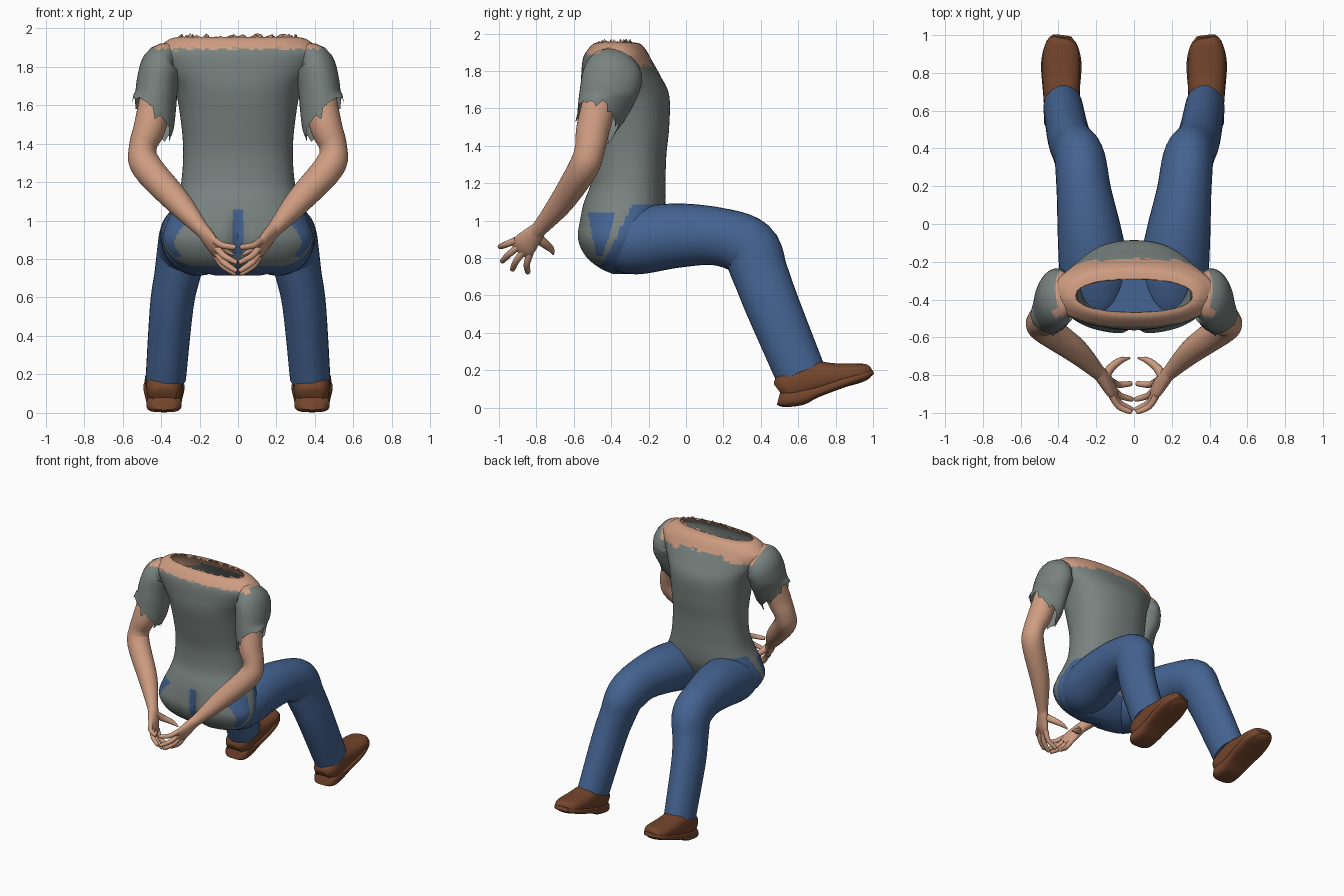
import bpy, bmesh, math, random
from mathutils import Vector

random.seed(4)
cube = bpy.data.objects.get("Cube")
if cube:
    bpy.data.objects.remove(cube)


def material(name, rgb):
    m = bpy.data.materials.new(name)
    m.use_nodes = True
    col = (*rgb, 1)
    m.diffuse_color = col
    m.node_tree.nodes["Principled BSDF"].inputs["Base Color"].default_value = col
    return m


SHIRT = material("grey shirt", (0.19, 0.225, 0.215))
JEANS = material("blue denim", (0.058, 0.125, 0.285))
SKIN = material("skin", (0.62, 0.335, 0.22))
LEATHER = material("brown leather", (0.175, 0.06, 0.025))


def smooth_path(sections, steps):
    """Catmull-Rom interpolation of (x, y, z, radius_u, radius_v) sections."""
    pts = [Vector(s) for s in sections]
    out = []
    for i in range(len(pts) - 1):
        a, b, c = pts[max(i - 1, 0)], pts[i], pts[i + 1]
        d = pts[min(i + 2, len(pts) - 1)]
        for k in range(steps):
            t = k / steps
            out.append(0.5 * (2 * b + (c - a) * t + (2 * a - 5 * b + 4 * c - d) * t * t
                              + (3 * b - a - 3 * c + d) * t ** 3))
    return out + [pts[-1]]


def power(v, p):
    return math.copysign(abs(v) ** p, v)


def loft(name, sections, mats, sides=32, steps=5, square=1.0, axis=None,
         caps=(True, True), torn=None, tear=0.0, shape=None, rule=None, mirror=True):
    """Skin elliptical rings along a path; torn is the index of a ragged ring."""
    path = smooth_path(sections, steps)
    bm = bmesh.new()
    rings = []
    for i, s in enumerate(path):
        before, after = path[max(i - 1, 0)], path[min(i + 1, len(path) - 1)]
        t = axis or Vector((after - before)[:3]).normalized()
        u = Vector((1, 0, 0))
        u = (u - t * u.dot(t)).normalized()
        v = t.cross(u)
        ring = []
        for k in range(sides):
            a = math.tau * k / sides
            co = Vector(s[:3]) + u * s[3] * power(math.cos(a), square) \
                + v * s[4] * power(math.sin(a), square)
            if torn is not None and i == torn % len(path):
                co += t * random.uniform(-tear, tear)
            ring.append(bm.verts.new(shape(co) if shape else co))
        rings.append(ring)
    for r, q in zip(rings, rings[1:]):
        for k in range(sides):
            n = (k + 1) % sides
            bm.faces.new((r[k], r[n], q[n], q[k]))
    if caps[0]:
        bm.faces.new(rings[0])
    if caps[1]:
        bm.faces.new(rings[-1])
    bmesh.ops.recalc_face_normals(bm, faces=bm.faces)
    if rule:
        for f in bm.faces:
            f.material_index = rule(f.calc_center_median())
    me = bpy.data.meshes.new(name)
    bm.to_mesh(me)
    bm.free()
    for m in mats:
        me.materials.append(m)
    ob = bpy.data.objects.new(name, me)
    bpy.context.collection.objects.link(ob)
    if mirror:
        ob.modifiers.new("Mirror", 'MIRROR').use_mirror_merge = False
    bpy.ops.object.select_all(action='DESELECT')
    ob.select_set(True)
    bpy.context.view_layer.objects.active = ob
    bpy.ops.object.shade_smooth_by_angle(angle=math.radians(50))


# Torso: height, half width, back, front
profile = [(1.955, .305, -.465, -.295), (1.945, .35, -.495, -.245), (1.915, .395, -.525, -.215),
           (1.87, .43, -.55, -.19), (1.78, .385, -.56, -.14), (1.67, .325, -.56, -.09),
           (1.5, .295, -.53, -.09), (1.35, .285, -.505, -.105), (1.2, .295, -.51, -.11),
           (1.1, .32, -.545, -.11), (1.0, .365, -.57, -.12), (.9, .39, -.58, -.16),
           (.81, .35, -.54, -.2), (.75, .27, -.47, -.25), (.715, .12, -.4, -.3)]


def slices(rows, scale=1.0):
    return [(0, (b + f) / 2, z, w * scale, (f - b) / 2 * scale) for z, w, b, f in rows]


def cleft(co):
    if co.y < -.35 and co.z < 1.06:
        co.y += .035 * math.exp(-(co.x / .04) ** 2) * min(1, (1.06 - co.z) / .12)
    return co


def bare(c):
    """Skin above the torn collar, which dips toward the front of each shoulder."""
    dip = .4 * min(max(c.y + .46, 0), .16) if abs(c.x) > .2 else .03 * (c.y > -.35)
    return c.z > 1.89 - dip + random.uniform(-.008, .008)


def torso_colour(c):
    x, y, z = abs(c.x), c.y, c.z
    if bare(c):
        return 2
    rise = (z - .81) / .23
    hip = z < 1.08 and y > -.43 + .5 * (z - .8) and x > .8 * (z - .78)
    seam = y < -.4 and .82 < z < 1.06 and x < .012 + .022 * min(1, (1.06 - z) / .15)
    patch = 0 < rise < 1 and x > .2 and -.48 - .045 * rise < y < -.445 + .07 * rise
    under = z < .765 or (y > -.4 and z < .87)
    return 1 if under or hip or seam or patch else 0


loft("torso", slices(profile), [SHIRT, JEANS, SKIN], sides=120, steps=7, square=.88,
     axis=Vector((0, 0, -1)), caps=(False, True), torn=0, tear=.018,
     shape=cleft, rule=torso_colour, mirror=False)
loft("inner_waist", slices(profile[10:13], .84), [JEANS], axis=Vector((0, 0, -1)), mirror=False)

# Legs, bent at the knee
loft("trouser_leg", [(.17, -.48, .87, .10, .09), (.19, -.41, .885, .15, .14),
                     (.205, -.28, .89, .185, .178), (.235, -.05, .92, .17, .172),
                     (.265, .17, .915, .145, .155), (.285, .335, .855, .135, .16),
                     (.315, .395, .72, .12, .15), (.345, .46, .55, .113, .145),
                     (.375, .612, .183, .105, .135)], [JEANS])

# Shoes, toes raised
loft("shoe_upper", [(.383, .5, .085, .06, .05), (.383, .54, .11, .09, .085),
                    (.383, .65, .15, .095, .1), (.385, .8, .168, .1, .07),
                    (.385, .91, .182, .094, .054), (.383, .965, .193, .072, .042),
                    (.38, .985, .198, .045, .024)], [LEATHER], square=.85)
loft("shoe_sole", [(.385, .495, .05, .06, .035), (.385, .53, .045, .09, .042),
                   (.385, .62, .06, .09, .045), (.385, .7, .085, .097, .03),
                   (.385, .85, .138, .107, .027), (.385, .95, .172, .085, .024),
                   (.38, .995, .19, .05, .014)], [LEATHER], square=.6)


# Ragged sleeves, longer on the inner side, and bare arms
def slant(co):
    if co.z < 1.68:
        co.z += (co.x - .45) * min(1, (1.68 - co.z) / .1) * .85
    return co


loft("sleeve", [(.31, -.37, 1.83, .07, .09), (.385, -.38, 1.81, .108, .15),
                (.415, -.405, 1.73, .11, .16), (.43, -.445, 1.63, .106, .135),
                (.445, -.475, 1.545, .101, .112)], [SHIRT, SKIN], caps=(True, False),
     torn=-1, tear=.045, shape=slant, rule=lambda c: int(c.z > 1.8 and c.x < .42 and bare(c)))
loft("arm", [(.415, -.44, 1.72, .08, .09), (.455, -.495, 1.5, .084, .09),
             (.495, -.515, 1.38, .072, .08), (.475, -.55, 1.28, .08, .08),
             (.315, -.665, 1.1, .068, .066), (.19, -.785, .955, .038, .042),
             (.16, -.82, .92, .032, .045)], [SKIN])

# Hands behind the body, fingers fanned
loft("palm", [(.19, -.78, .96, .035, .04), (.155, -.825, .912, .034, .055),
              (.125, -.865, .868, .028, .066), (.1, -.893, .838, .015, .055)], [SKIN], sides=20)
fan = Vector((0, -.74, .67))
tips = [(.012, -.845, .72), (.006, -.93, .735), (.006, -.985, .78), (.012, -.998, .86)]
for i, tip in enumerate(tips):
    base = Vector((.118, -.87, .86)) + fan * (-.05 + .034 * i)
    tip = Vector(tip)
    mid = base.lerp(tip, .5) + Vector((.016, -.012, -.006))
    near = mid.lerp(tip, .88)
    loft(f"finger_{i + 1}", [(*base, .018, .019), (*mid, .017, .017), (*near, .013, .014),
                             (*tip, .005, .005)], [SKIN], sides=12, steps=4)
loft("thumb", [(.155, -.81, .92, .027, .03), (.12, -.76, .88, .022, .024),
               (.07, -.722, .848, .017, .018), (.022, -.71, .82, .005, .005)],
     [SKIN], sides=12, steps=4)
